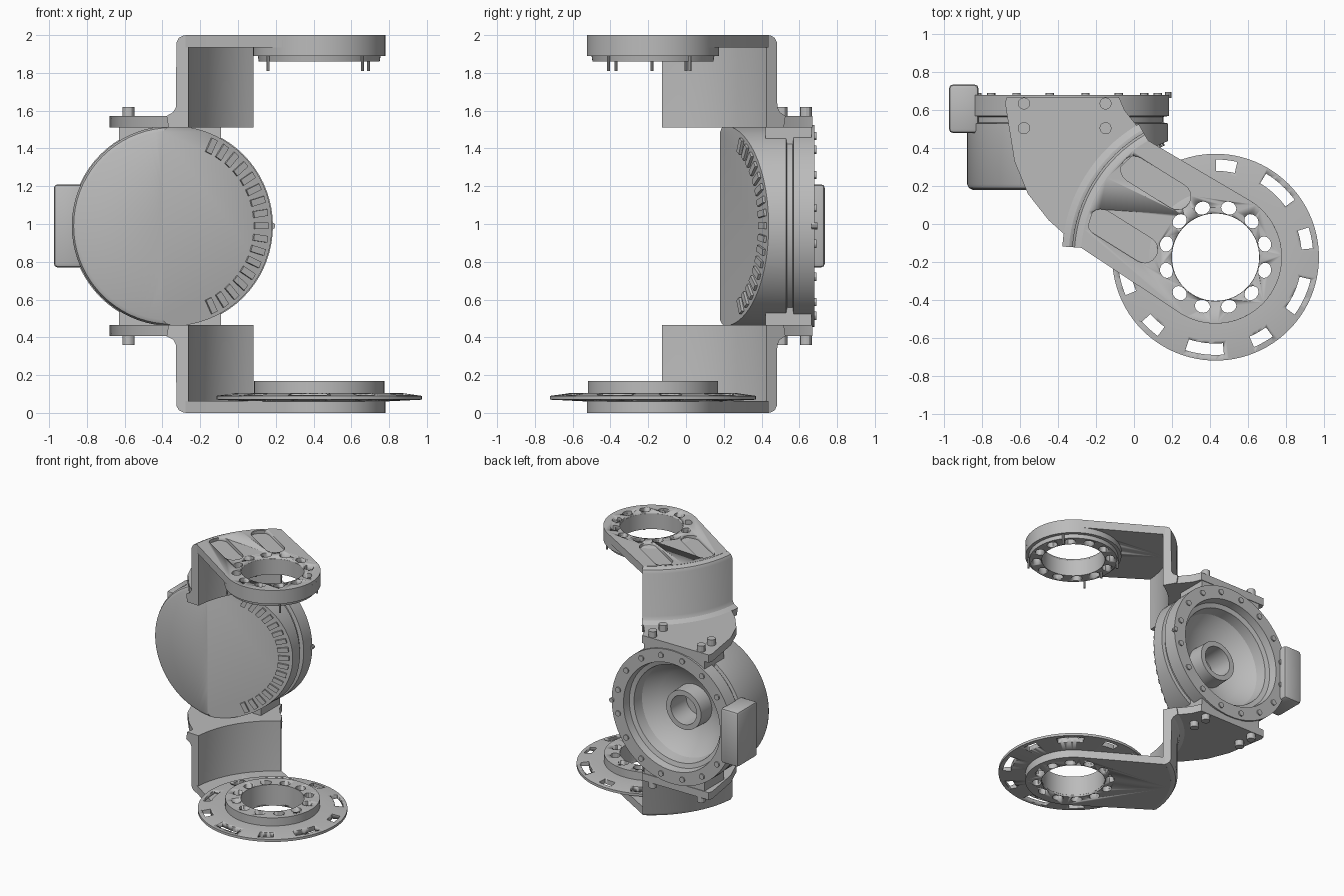
import bpy, bmesh, math
from math import sin, cos, radians, pi
from mathutils import Vector, Matrix

if "Cube" in bpy.data.objects:
    bpy.data.objects.remove(bpy.data.objects["Cube"])

grey = bpy.data.materials.new("light grey metal")
grey.use_nodes = True
COL = (0.5, 0.5, 0.5, 1)
grey.diffuse_color = COL
grey.node_tree.nodes["Principled BSDF"].inputs["Base Color"].default_value = COL

CX, CY = 0.43, -0.175          # joint ring axis
DX, DY0, DZ = -0.35, 0.18, 0.99  # drum axis and front
ARM = radians(148)             # direction from ring to wall


def finish(name, bm, smooth=True):
    bmesh.ops.recalc_face_normals(bm, faces=bm.faces)
    me = bpy.data.meshes.new(name)
    bm.to_mesh(me)
    bm.free()
    me.materials.append(grey)
    ob = bpy.data.objects.new(name, me)
    bpy.context.collection.objects.link(ob)
    if smooth:
        bpy.ops.object.select_all(action='DESELECT')
        ob.select_set(True)
        bpy.context.view_layer.objects.active = ob
        bpy.ops.object.shade_smooth_by_angle(angle=radians(30))
    return ob


def loft(bm, rings, closed):
    """Skin a list of point loops; cap the ends unless it closes on itself."""
    vs = [[bm.verts.new(p) for p in r] for r in rings]
    n, m = len(vs), len(vs[0])
    for i in range(n if closed else n - 1):
        a, b = vs[i], vs[(i + 1) % n]
        for j in range(m):
            bm.faces.new((a[j], a[(j + 1) % m], b[(j + 1) % m], b[j]))
    if not closed:
        bm.faces.new(vs[0])
        bm.faces.new(vs[-1])


def prism(name, pts, z0, z1, smooth=True):
    bm = bmesh.new()
    loft(bm, [[(x, y, z) for x, y in pts] for z in (z0, z1)], False)
    return finish(name, bm, smooth)


def sweep(name, section, a0, a1, steps):
    """Turn a closed (radius, z) section about the joint ring axis."""
    full = abs(a1 - a0 - 2 * pi) < 1e-4
    n = steps if full else steps + 1
    bm = bmesh.new()
    loft(bm, [[(CX + r * cos(a), CY + r * sin(a), z) for r, z in section]
              for a in (a0 + (a1 - a0) * i / steps for i in range(n))], full)
    return finish(name, bm)


def arc(r, a0, a1, n, cx=CX, cy=CY):
    return [(cx + r * cos(a0 + (a1 - a0) * i / n), cy + r * sin(a0 + (a1 - a0) * i / n))
            for i in range(n + 1)]


def circle(r, cx, cy, n=24):
    return arc(r, 0, 2 * pi, n, cx, cy)[:-1]


def arm_point(u, v):
    """Arm coordinates: u from ring towards wall, v across."""
    return (CX + u * cos(ARM) - v * sin(ARM), CY + u * sin(ARM) + v * cos(ARM))


def cut(targets, cutters):
    for ob in targets:
        for c in cutters:
            m = ob.modifiers.new("cut", 'BOOLEAN')
            m.operation, m.solver, m.object = 'DIFFERENCE', 'EXACT', c
            bpy.context.view_layer.objects.active = ob
            bpy.ops.object.modifier_apply(modifier=m.name)
    for c in cutters:
        bpy.data.objects.remove(c)


# Drum: lathed shell with an open bowl and hub at the back
profile = [(0, .18), (.50, .18), (.52, .19), (.53, .21), (.53, .53), (.505, .535), (.505, .565),
           (.535, .57), (.535, .68), (.43, .68), (.42, .62), (.385, .61), (.37, .53),
           (.28, .44), (.16, .40), (.155, .53), (.115, .53), (.11, .34), (0, .34)]
bm = bmesh.new()
vs = [bm.verts.new((r, y, 0)) for r, y in profile]
es = [bm.edges.new(p) for p in zip(vs, vs[1:])]
bmesh.ops.spin(bm, geom=vs + es, axis=(0, 1, 0), cent=(0, 0, 0), angle=2 * pi, steps=72)
bmesh.ops.remove_doubles(bm, verts=bm.verts, dist=1e-4)
bmesh.ops.translate(bm, verts=bm.verts, vec=(DX, 0, DZ))
# slanted front face on the side next to the arms
slope = Vector((.54, .24, 0)).normalized()
normal = Vector((slope.y, -slope.x, 0))
edge = Vector((.14, .42, DZ))
res = bmesh.ops.bisect_plane(bm, geom=bm.verts[:] + bm.edges[:] + bm.faces[:],
                             plane_co=edge, plane_no=normal, clear_outer=True)
bmesh.ops.holes_fill(bm, edges=[e for e in bm.edges if e.is_boundary], sides=0)
finish("drum_housing", bm)

# Ribs along the slanted rim and bolts on the back flange
bm = bmesh.new()
for i in range(17):
    a = radians(-64 + 8 * i)
    x = DX + .47 * cos(a)
    y = edge.y + (x - edge.x) * slope.y / slope.x
    rot = Matrix((slope, normal, (0, 0, 1))).transposed() @ Matrix.Rotation(-a, 3, 'Y')
    bmesh.ops.create_cube(bm, size=1, matrix=Matrix.Translation((x, y, DZ + .47 * sin(a)))
                          @ rot.to_4x4() @ Matrix.Diagonal((.08, .03, .035, 1)))
finish("rim_ribs", bm, False)
bm = bmesh.new()
for i in range(16):
    a = 2 * pi * (i + .5) / 16
    bmesh.ops.create_cone(bm, cap_ends=True, segments=12, radius1=.022, radius2=.022, depth=.02,
                          matrix=Matrix.Translation((DX + .485 * cos(a), .68, DZ + .485 * sin(a)))
                          @ Matrix.Rotation(pi / 2, 4, 'X'))
bmesh.ops.create_cone(bm, cap_ends=True, segments=10, radius1=.018, radius2=.018, depth=.03,
                      matrix=Matrix.Translation((.18, .68, DZ)) @ Matrix.Rotation(pi / 2, 4, 'X'))
finish("flange_bolts", bm)


def box(name, lo, hi, bevel):
    bm = bmesh.new()
    bmesh.ops.create_cube(bm, size=1)
    for v in bm.verts:
        v.co = [lo[k] + (v.co[k] + .5) * (hi[k] - lo[k]) for k in range(3)]
    if bevel:
        bmesh.ops.bevel(bm, geom=bm.edges[:], offset=bevel, segments=2, profile=.5, affect='EDGES')
    return finish(name, bm)


# Mounting lugs above and below the drum, connector box on the side
for tag, z0, z1 in (("upper", 1.42, 1.515), ("lower", .46, .56)):
    box(tag + "_lug", (-.63, .42, z0), (-.09, .665, z1), 0)
box("connector_box", (-.975, .48, .77), (-.82, .735, 1.21), .02)


def bracket(tag, zf, ring, pocket):
    """Foot plate, curved wall and arm; zf maps height above the foot to z."""
    w0, w1 = ARM - radians(28), ARM + radians(28)
    foot = [(-.45, .02), (-.56, .16), (-.63, .33), (-.68, .64), (-.67, .67), (-.08, .67), (-.05, .6)]
    prism(tag + "_foot_plate", arc(.72, w0, w1, 14) + foot, zf(0), zf(.062))
    wall = [(.695, .0), (.695, .43), (.69, .49), (.72, .488), (.745, .475), (.758, .45),
            (.76, .11), (.775, .082), (.81, .062), (.80, .0)]
    sweep(tag + "_curved_wall", [(r, zf(h)) for r, h in wall], w0, w1, 16)
    arm = prism(tag + "_arm", arc(.71, w1, w0, 14) + arc(.35, ARM - pi / 2, ARM - 3 * pi / 2, 32),
                zf(.425), zf(.49))
    rim = sweep(tag + "_joint_ring", ring, 0, 2 * pi, 64)
    # central bore and a circle of oval holes
    lo, hi = min(zf(0), zf(.6)), max(zf(0), zf(.6))
    cut([arm], [prism("cutter", circle(.231, CX, CY, 64), lo, hi)])
    ovals = []
    for i in range(12):
        a = 2 * pi * (i + .5) / 12
        oval = [(CX + (.268 + x) * cos(a) - 1.2 * y * sin(a), CY + (.268 + x) * sin(a) + 1.2 * y * cos(a))
                for x, y in circle(.034, 0, 0, 14)]
        ovals.append(prism("cutter", oval, lo, hi))
    cut([arm, rim], ovals)
    if pocket:
        slots = []
        for v in (-.165, .165):
            pts = arc(.07, -pi / 2, -3 * pi / 2, 10, .34, v) + arc(.07, pi / 2, -pi / 2, 10, .61, v)
            slots.append(prism("cutter", [arm_point(x, y) for x, y in pts], zf(.465), zf(.6)))
        cut([arm], slots)
    # foot bolts
    for i, (x, y) in enumerate([(-.58, .635), (-.58, .505), (-.15, .635), (-.15, .505)]):
        prism(f"{tag}_foot_bolt_{i + 1}", circle(.032, x, y, 12), zf(.05), zf(.11))


bracket("upper", lambda h: 1.51 + h,
        [(.23, 1.86), (.32, 1.86), (.325, 1.89), (.35, 1.89), (.35, 1.975), (.315, 1.985), (.23, 1.985)], True)
bracket("lower", lambda h: .465 * (1 - h / .49),
        [(.23, .015), (.345, .015), (.345, .17), (.23, .17)], False)

# Locating pins under the upper ring
for i, (x, y) in enumerate([(.16, 0), (.16, -.18), (.16, -.37), (.69, .02), (.66, -.41)]):
    prism(f"locating_pin_{i + 1}", circle(.008, x, y, 8), 1.81, 1.90)

# Slotted disc around the lower ring
disc = sweep("slotted_disc", [(.34, .06), (.545, .07), (.545, .09), (.44, .105), (.34, .105)], 0, 2 * pi, 96)
slots = []
for i in range(10):
    a, half = 2 * pi * i / 10 + .2, .20 if i % 2 else .11
    slots.append(prism("cutter", arc(.515, a - half, a + half, 8) + arc(.455, a + half, a - half, 8), 0, .2))
cut([disc], slots)
